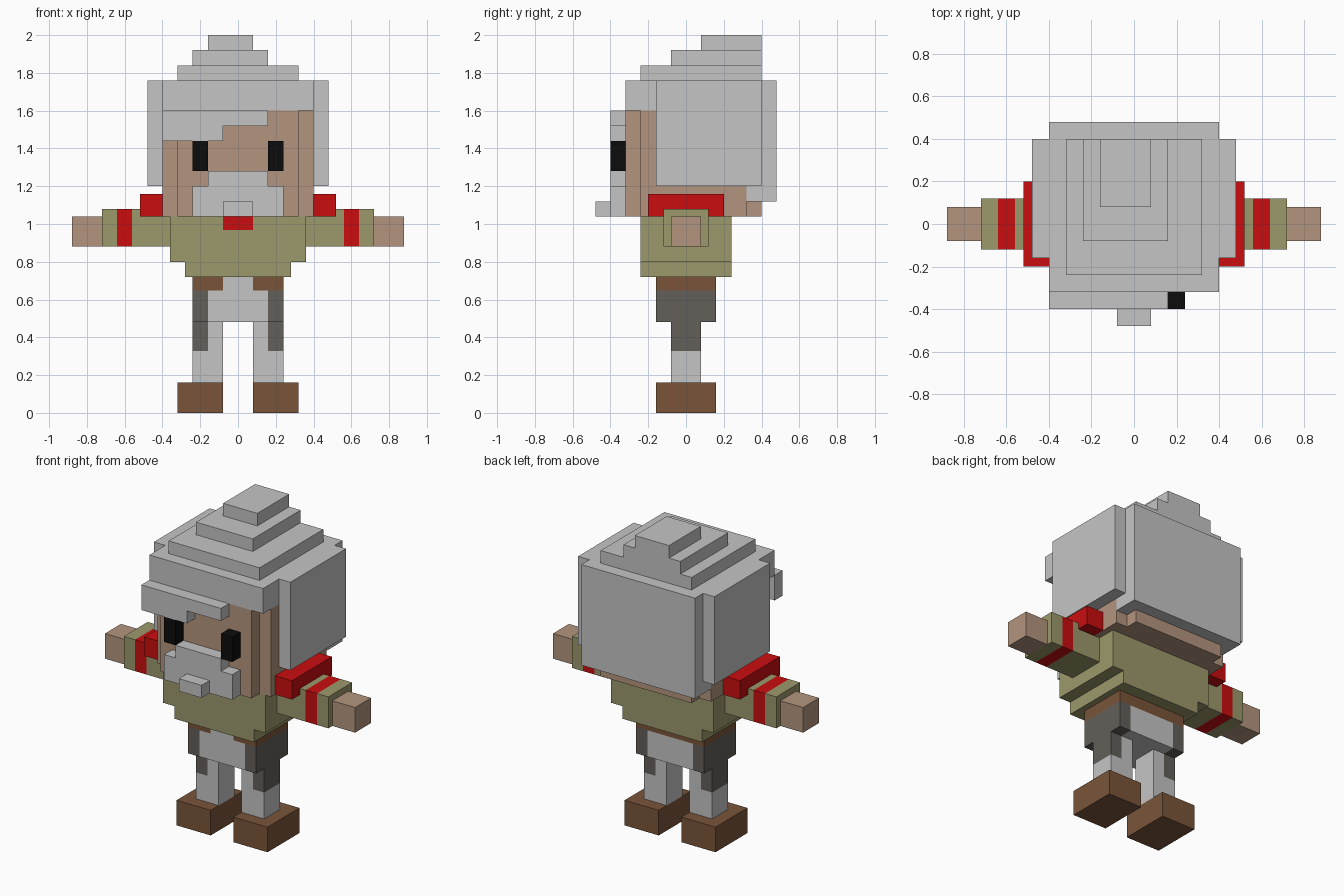
import bpy, bmesh
from mathutils import Vector

cube = bpy.data.objects.get("Cube")
if cube:
    bpy.data.objects.remove(cube, do_unlink=True)

U = 0.08  # one block of the voxel grid


def linear(c):
    c /= 255
    return c / 12.92 if c <= 0.04045 else ((c + 0.055) / 1.055) ** 2.4


def material(name, *rgb):
    m = bpy.data.materials.new(name)
    col = (*[linear(c) for c in rgb], 1)
    m.use_nodes = True
    m.diffuse_color = col
    bsdf = m.node_tree.nodes["Principled BSDF"]
    bsdf.inputs["Base Color"].default_value = col
    bsdf.inputs["Roughness"].default_value = 0.9
    return m


GREY = material("light grey", 197, 197, 197)
SKIN = material("skin", 180, 149, 126)
OLIVE = material("olive cloth", 156, 153, 108)
RED = material("red", 202, 13, 15)
BROWN = material("brown leather", 122, 85, 58)
DARK = material("dark grey", 99, 95, 89)
BLACK = material("black", 12, 12, 12)


def box(name, x, y, z, mats, cuts=(), rule=None):
    """Block between grid limits; cuts are (axis, position), rule picks a material slot."""
    bm = bmesh.new()
    bmesh.ops.create_cube(bm, size=1)
    for v in bm.verts:
        v.co = [lim[0] if c < 0 else lim[1] for c, lim in zip(v.co, (x, y, z))]
    for axis, pos in cuts:
        co, no = Vector(), Vector()
        co[axis], no[axis] = pos, 1
        bmesh.ops.bisect_plane(bm, geom=bm.verts[:] + bm.edges[:] + bm.faces[:],
                               plane_co=co, plane_no=no)
    bm.normal_update()
    if rule:
        for f in bm.faces:
            f.material_index = rule(f.calc_center_median(), f.normal)
    bmesh.ops.scale(bm, vec=(U, U, U), verts=bm.verts)
    me = bpy.data.meshes.new(name)
    bm.to_mesh(me)
    bm.free()
    for m in mats:
        me.materials.append(m)
    ob = bpy.data.objects.new(name, me)
    bpy.context.collection.objects.link(ob)
    return ob


def pair(name, x, y, z, mats, cuts=(), rule=None):
    """Left block and its mirrored right twin."""
    box("left_" + name, x, y, z, mats, cuts, rule)
    box("right_" + name, (-x[1], -x[0]), y, z, mats,
        [(a, -p if a == 0 else p) for a, p in cuts], rule)


# Boots and legs with a dark outer stripe
pair("boot", (1, 4), (-2, 2), (0, 2), [BROWN])
pair("leg", (1, 3), (-1, 1), (2, 6), [GREY, DARK], [(0, 2), (2, 4.1)],
     lambda c, n: int(abs(c.x) > 2 and c.z > 4.1))


# Hips: pale middle, dark flanks, brown belt open at the front
def hip_colour(c, n):
    if c.z > 8:
        return 2 if abs(c.x) > 1 or n.y > 0.5 else 0
    return int(abs(c.x) > 2)


box("hips", (-3, 3), (-2, 2), (6, 9), [GREY, DARK, BROWN],
    [(0, -2), (0, -1), (0, 1), (0, 2), (2, 8.1)], hip_colour)

# Tunic with a red collar patch
box("tunic_hem", (-3.5, 3.5), (-3, 3), (9, 10), [OLIVE])
box("tunic", (-4.5, 4.5), (-3, 3), (10, 13), [OLIVE, RED],
    [(0, -1), (0, 1), (2, 12.1)],
    lambda c, n: int(n.y < -0.5 and abs(c.x) < 1 and c.z > 12.1))

# Arms
pair("sleeve", (4.5, 9), (-1.5, 1.5), (11, 13.5), [OLIVE, RED], [(0, 7), (0, 8)],
     lambda c, n: int(7 < abs(c.x) < 8))
pair("hand", (9, 11), (-1, 1), (11, 13), [SKIN])
pair("shoulder_pad", (5, 6.5), (-2.5, 2.5), (13, 14.5), [RED])

# Head
box("head", (-5, 5), (-3, 4), (13, 20), [SKIN])
box("face", (-4, 4), (-4, -3), (13, 20), [SKIN])
box("nape", (-4, 4), (4, 5), (13, 14), [SKIN])
pair("eye", (2, 3), (-5, -4), (16, 18), [BLACK])

# Beard
box("beard", (-3, 3), (-5, -4), (13, 15), [GREY])
box("moustache", (-2, 2), (-5, -4), (15, 16), [GREY])
box("beard_tip", (-1, 1), (-6, -5), (13, 14), [GREY])

# Hair: cap, side and back slabs, fringe and stepped top
box("hair_cap", (-5, 5), (-4, 4), (20, 22), [GREY])
box("hair_back", (-5, 5), (4, 6), (14, 22), [GREY])
pair("hair_side", (5, 6), (-2, 5), (15, 22), [GREY])
box("fringe_upper", (-5, 2), (-5, -4), (19, 20), [GREY])
box("fringe_lower", (-5, -1), (-5, -4), (18, 19), [GREY])
for i, (x, front) in enumerate([((-4, 4), -3), ((-3, 2), -1), ((-2, 1), 1)]):
    box(f"hair_step_{i + 1}", x, (front, 5), (22 + i, 23 + i), [GREY])
